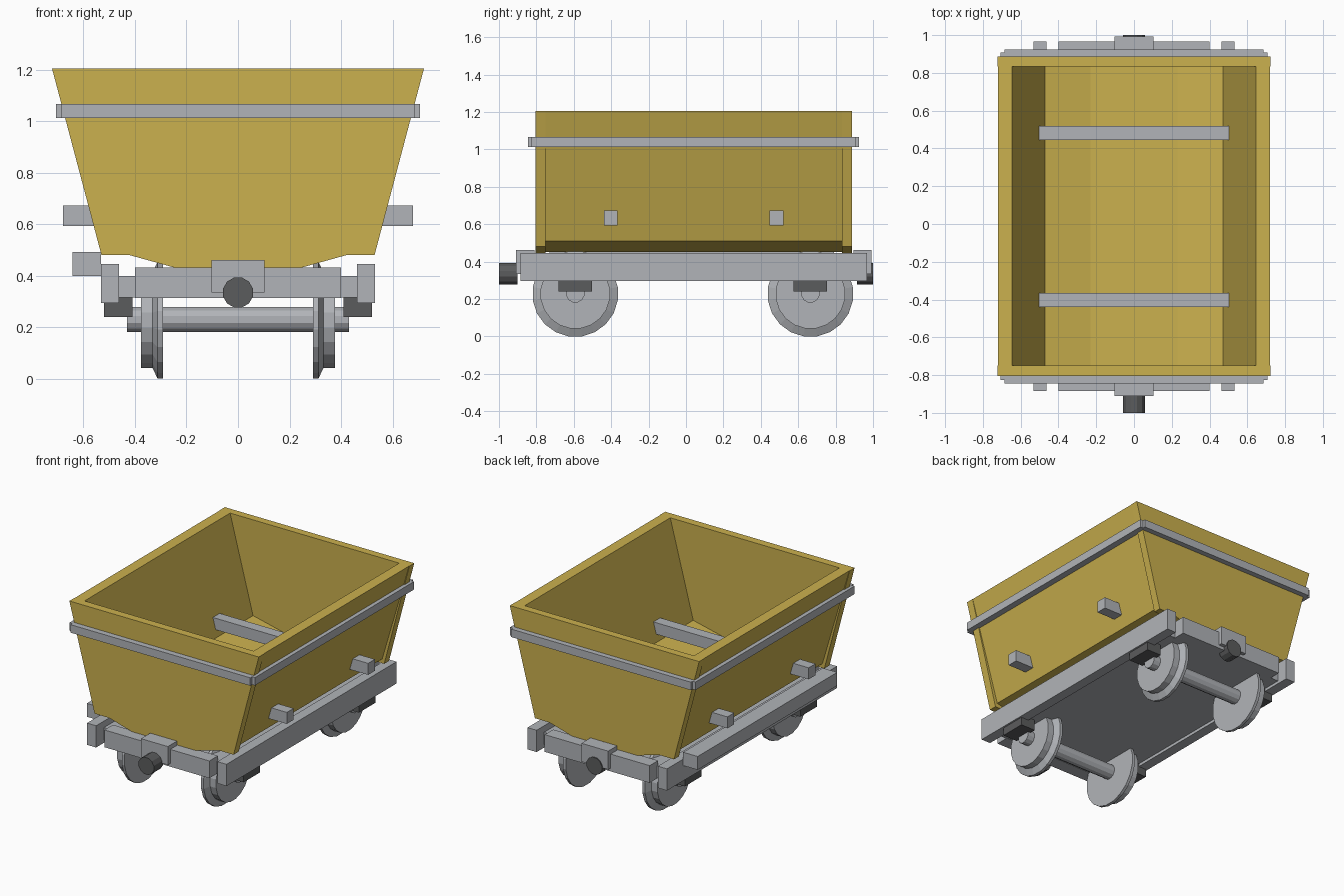
import bpy, bmesh, math

if "Cube" in bpy.data.objects:
    bpy.data.objects.remove(bpy.data.objects["Cube"])


def material(name, rgb):
    m = bpy.data.materials.new(name)
    m.diffuse_color = (*rgb, 1.0)
    m.use_nodes = True
    m.node_tree.nodes["Principled BSDF"].inputs["Base Color"].default_value = m.diffuse_color
    return m


YELLOW = material("yellow_paint", (0.60, 0.44, 0.077))
STEEL = material("grey_steel", (0.44, 0.455, 0.48))
DARK = material("dark_iron", (0.105, 0.107, 0.11))


def finish(name, bm, mat):
    bmesh.ops.recalc_face_normals(bm, faces=bm.faces)
    me = bpy.data.meshes.new(name)
    bm.to_mesh(me)
    bm.free()
    me.materials.append(mat)
    ob = bpy.data.objects.new(name, me)
    bpy.context.collection.objects.link(ob)
    return ob


def box(name, x, y, z, mat):
    """Box from three (min, max) ranges."""
    bm = bmesh.new()
    bmesh.ops.create_cube(bm, size=1)
    for v in bm.verts:
        v.co = [r[0] + (c + 0.5) * (r[1] - r[0]) for r, c in zip((x, y, z), v.co)]
    return finish(name, bm, mat)


def extrude_y(name, profile, y0, y1, mat):
    """Closed (x, z) profile swept along y."""
    bm = bmesh.new()
    a = [bm.verts.new((x, y0, z)) for x, z in profile]
    b = [bm.verts.new((x, y1, z)) for x, z in profile]
    bm.faces.new(a)
    bm.faces.new(b[::-1])
    for i in range(len(a)):
        j = (i + 1) % len(a)
        bm.faces.new((a[i], a[j], b[j], b[i]))
    return finish(name, bm, mat)


def lathe(name, rings, centre, axis, sides, mat):
    """Solid of revolution from (offset, radius) rings along x or y."""
    bm = bmesh.new()
    loops = []
    for off, r in rings:
        loop = []
        for k in range(sides):
            t = 2 * math.pi * (k + 0.5) / sides
            p, q = r * math.cos(t), r * math.sin(t)
            d = (off, p, q) if axis == "x" else (p, off, q)
            loop.append(bm.verts.new([c + e for c, e in zip(centre, d)]))
        loops.append(loop)
    for a, b in zip(loops, loops[1:]):
        for i in range(sides):
            j = (i + 1) % sides
            bm.faces.new((a[i], a[j], b[j], b[i]))
    bm.faces.new(loops[0])
    bm.faces.new(loops[-1][::-1])
    return finish(name, bm, mat)


def mirrored(half):
    return half + [(-x, z) for x, z in reversed(half)]


# Tub: open trough closed by two end plates that stand slightly proud
outer = mirrored([(0.72, 1.205), (0.515, 0.51), (0.24, 0.45)])
inner = mirrored([(0.645, 1.205), (0.47, 0.545), (0.23, 0.49)])
extrude_y("tub_trough", outer + inner[::-1], -0.75, 0.835, YELLOW)
plate = mirrored([(0.722, 1.205), (0.53, 0.48), (0.42, 0.48), (0.24, 0.43)])
extrude_y("tub_front_plate", plate, -0.805, -0.75, YELLOW)
extrude_y("tub_back_plate", plate, 0.835, 0.888, YELLOW)

# Reinforcing band around the tub
Z_BAND = (1.012, 1.067)
box("band_front", (-0.685, 0.685), (-0.845, -0.79), Z_BAND, STEEL)
box("band_back", (-0.685, 0.685), (0.87, 0.925), Z_BAND, STEEL)
for s, side in ((1, "right"), (-1, "left")):
    box("band_" + side, sorted((s * 0.63, s * 0.707)), (-0.825, 0.907), Z_BAND, STEEL)

# Tie bars passing through the tub
for y, end in ((-0.402, "front"), (0.483, "back")):
    box("tie_bar_" + end, (-0.68, 0.68), (y - 0.037, y + 0.037), (0.593, 0.672), STEEL)

# Chassis: deck, side rails, end beams and the tipping beam on one side
box("deck", (-0.47, 0.47), (-0.80, 0.885), (0.315, 0.40), STEEL)
for s, side in ((1, "right"), (-1, "left")):
    box("side_rail_" + side, sorted((s * 0.462, s * 0.532)), (-0.885, 0.967),
        (0.295, 0.445), STEEL)
box("tipping_beam", (-0.642, -0.532), (-0.73, 0.79), (0.40, 0.492), STEEL)
box("end_beam_front", (-0.40, 0.40), (-0.883, -0.79), (0.313, 0.432), STEEL)
box("end_beam_back", (-0.40, 0.40), (0.875, 0.967), (0.313, 0.432), STEEL)

# Coupling blocks and buffers
box("coupling_block_front", (-0.102, 0.102), (-0.91, -0.81), (0.335, 0.462), STEEL)
box("coupling_block_back", (-0.102, 0.102), (0.895, 0.993), (0.335, 0.462), STEEL)
for y0, y1, end in ((-1.0, -0.90, "front"), (0.915, 1.0, "back")):
    lathe("buffer_" + end, [(y0, 0.06), (y1, 0.06)], (0, 0, 0.335), "y", 12, DARK)

# Wheels with inner flange, axles and axle boxes
for y, end in ((-0.592, "front"), (0.665, "back")):
    lathe("axle_" + end, [(-0.43, 0.05), (0.43, 0.05)], (0, y, 0.23), "x", 12, STEEL)
    for s, side in ((1, "right"), (-1, "left")):
        rings = [(s * 0.292, 0.23), (s * 0.312, 0.23), (s * 0.332, 0.187), (s * 0.377, 0.187)]
        lathe(f"wheel_{end}_{side}", rings, (0, y, 0.2275), "x", 20, STEEL)
        box(f"axle_box_{end}_{side}", sorted((s * 0.41, s * 0.52)),
            (y - 0.09, y + 0.09), (0.24, 0.365), DARK)
